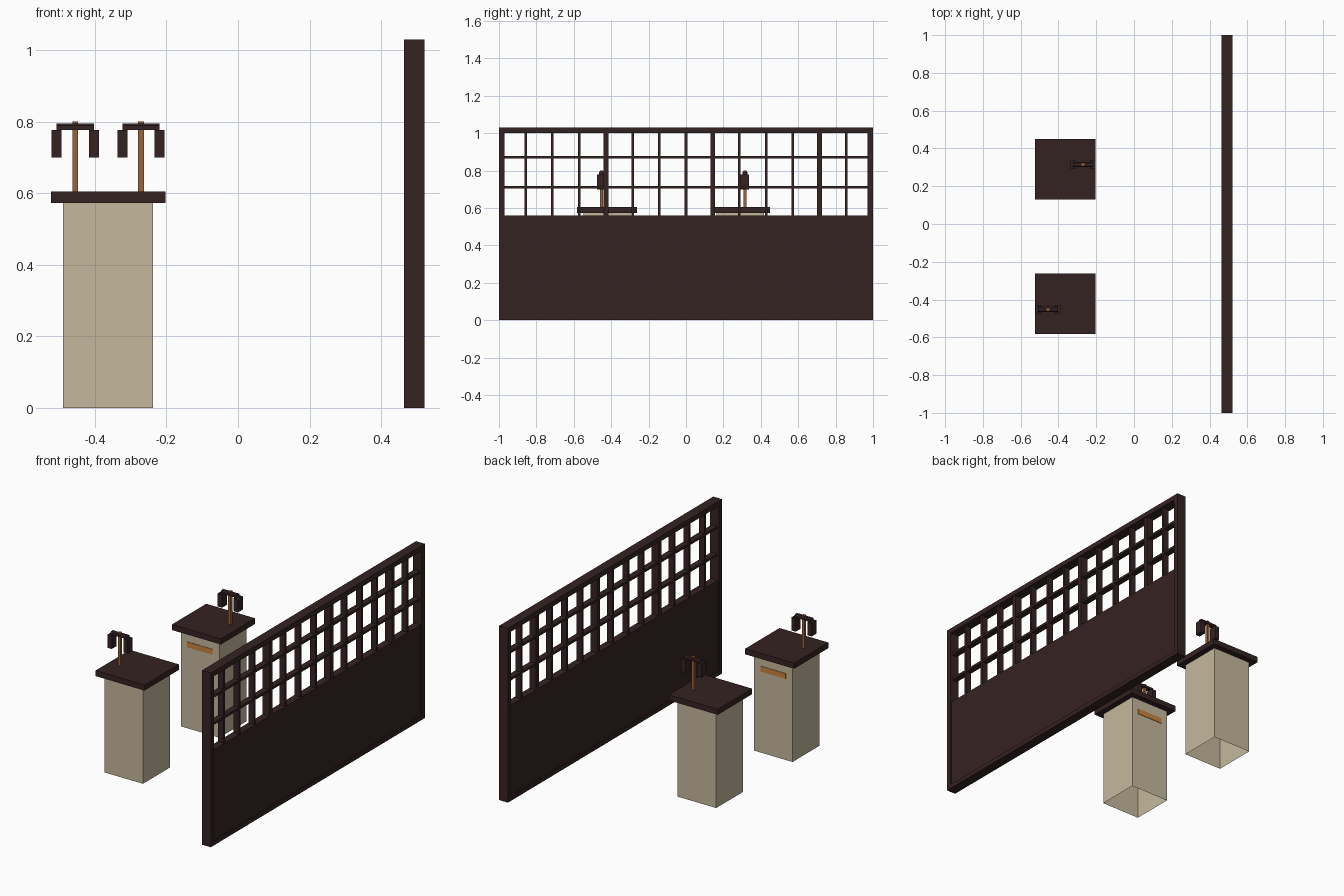
import bpy, bmesh

if "Cube" in bpy.data.objects:
    bpy.data.objects.remove(bpy.data.objects["Cube"])


def material(name, rgb):
    m = bpy.data.materials.new(name)
    m.diffuse_color = (*rgb, 1)
    m.use_nodes = True
    m.node_tree.nodes["Principled BSDF"].inputs["Base Color"].default_value = m.diffuse_color
    return m


DARK = material("dark_brown_wood", (0.036, 0.016, 0.016))
STONE = material("beige_stone", (0.56, 0.475, 0.335))
COPPER = material("copper", (0.33, 0.125, 0.04))
AMBER = material("amber", (0.60, 0.23, 0.05))


def box(name, x, y, z, mat, open_bottom=False, bevel=0):
    """Box from (min, max) pairs on each axis."""
    bm = bmesh.new()
    bmesh.ops.create_cube(bm, size=1)
    for v in bm.verts:
        v.co = [r[0] if c < 0 else r[1] for c, r in zip(v.co, (x, y, z))]
    bm.normal_update()
    if open_bottom:
        low = [f for f in bm.faces if f.normal.z < -0.5]
        bmesh.ops.delete(bm, geom=low, context='FACES_ONLY')
    if bevel:
        # chamfer only the two upper long edges
        top = max(z)
        edges = [e for e in bm.edges
                 if all(abs(v.co.z - top) < 1e-5 for v in e.verts)
                 and abs(e.verts[0].co.y - e.verts[1].co.y) < 1e-5]
        bmesh.ops.bevel(bm, geom=edges, offset=bevel, segments=1,
                        affect='EDGES', profile=0.5)
    me = bpy.data.meshes.new(name)
    bm.to_mesh(me)
    bm.free()
    me.materials.append(mat)
    ob = bpy.data.objects.new(name, me)
    bpy.context.collection.objects.link(ob)
    return ob


def span(c, half):
    return (c - half, c + half)


# --- Screen wall: frame, solid lower panel, lattice ---
WX, FRAME = 0.493, 0.029
fx = span(WX, FRAME)
box("wall_top_rail", fx, (-1, 1), (1.0, 1.03), DARK)
for side, y in (("front", (-1, -0.97)), ("back", (0.97, 1))):
    box("wall_end_post_" + side, fx, y, (0, 1.0), DARK)
box("wall_lower_panel", span(WX, 0.022), (-0.97, 0.97), (0, 0.56), DARK)
box("wall_bottom_rail", fx, (-0.97, 0.97), (0, 0.025), DARK)
for k in range(-6, 7):
    thick = k in (-3, 1, 5)
    box("lattice_upright", span(WX, 0.022 if thick else 0.018),
        span(k / 7, 0.013 if thick else 0.007), (0.56, 1.0), DARK)
for z in (0.71, 0.871):
    box("lattice_crossbar", span(WX, 0.018), (-0.97, 0.97), span(z, 0.007), DARK)

# --- Two pedestals, amber strips facing each other ---
PX = -0.363
for cy, toward, lx, ly in ((0.29, -1, -0.271, 0.315), (-0.423, 1, -0.455, -0.452)):
    box("pedestal_body", span(PX, 0.126), span(cy, 0.126), (0, 0.573), STONE, open_bottom=True)
    box("pedestal_cap", span(PX, 0.16), span(cy, 0.16), (0.573, 0.606), DARK)
    face = cy + toward * 0.126
    box("pedestal_strip", span(PX, 0.083), span(face, 0.003), (0.48, 0.512), AMBER)
    # stand with crossbar and two hanging blocks
    box("stand_post", span(lx, 0.008), span(ly, 0.008), (0.606, 0.801), COPPER)
    box("stand_crossbar", span(lx, 0.052), span(ly, 0.014), (0.778, 0.796), DARK, bevel=0.006)
    for s in (-1, 1):
        box("stand_hanging_block", span(lx + s * 0.052, 0.014), span(ly, 0.023),
            (0.70, 0.778), DARK)
